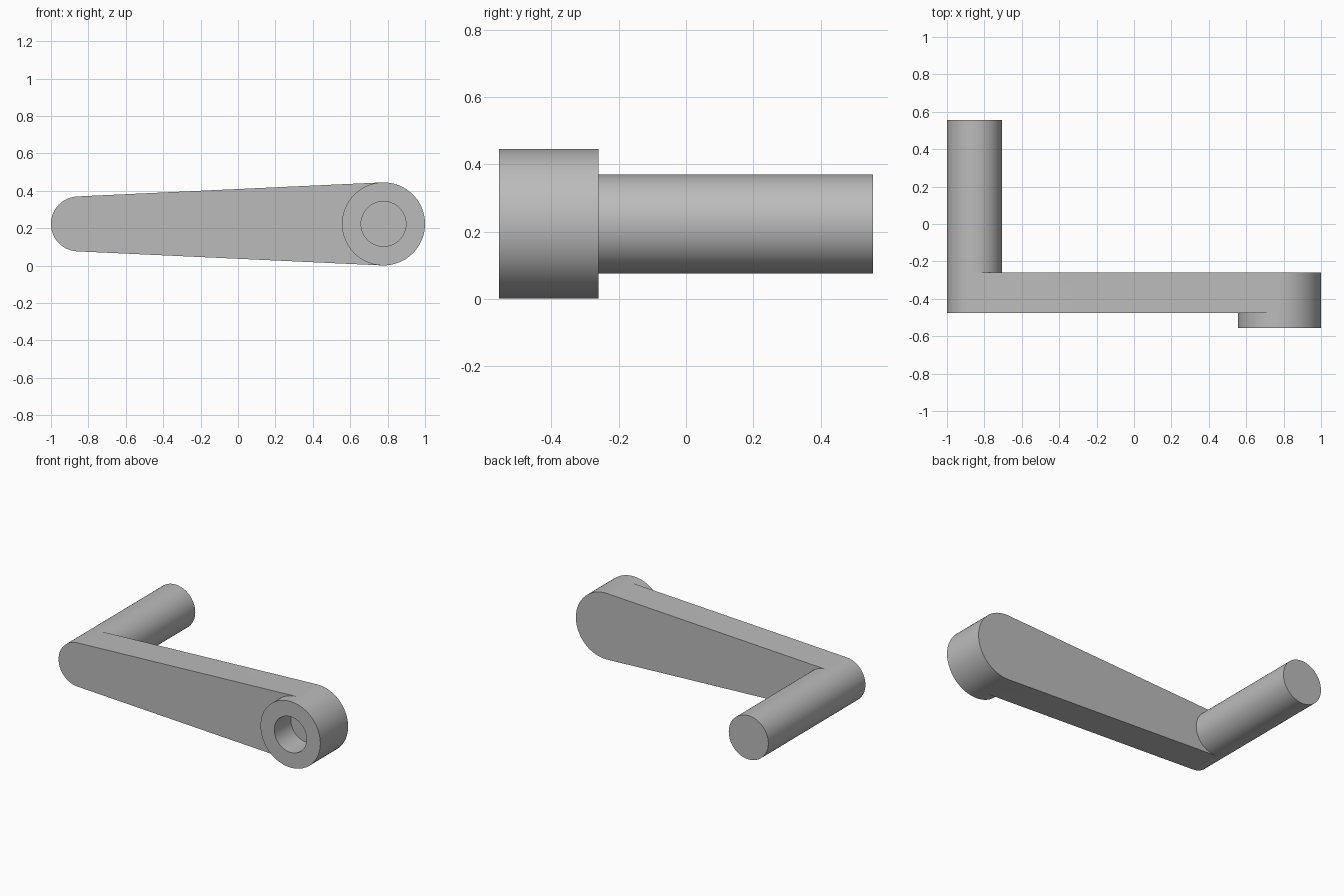
import bpy, bmesh
from math import sin, cos, pi, asin, radians

if "Cube" in bpy.data.objects:
    bpy.data.objects.remove(bpy.data.objects["Cube"])

grey = bpy.data.materials.new("plain grey")
grey.use_nodes = True
grey.diffuse_color = (0.5, 0.5, 0.5, 1)
grey.node_tree.nodes["Principled BSDF"].inputs["Base Color"].default_value = grey.diffuse_color

# Main dimensions
Z = 0.223
HUB_X, HUB_R, HOLE_R = 0.778, 0.222, 0.12
GRIP_X, GRIP_R = -0.853, 0.147
BOSS_Y, FRONT_Y, BACK_Y, END_Y = -0.555, -0.475, -0.26, 0.555
HOLE_END_Y = BOSS_Y + 0.175
N = 32

# Angles where the straight sides touch both round ends
t = pi / 2 + asin((HUB_R - GRIP_R) / (HUB_X - GRIP_X))
right_arc = [-t + 2 * t * i / N for i in range(N + 1)]
left_arc = [t + 2 * (pi - t) * i / N for i in range(N + 1)]
circle = right_arc + left_arc[1:-1]


def ring(bm, x, r, y, angles):
    return [bm.verts.new((x + r * cos(a), y, Z + r * sin(a))) for a in angles]


def bridge(bm, a, b):
    for i in range(len(a)):
        j = (i + 1) % len(a)
        bm.faces.new((a[i], a[j], b[j], b[i]))


def finish(bm, name):
    bmesh.ops.recalc_face_normals(bm, faces=bm.faces[:])
    mesh = bpy.data.meshes.new(name)
    bm.to_mesh(mesh)
    bm.free()
    mesh.materials.append(grey)
    ob = bpy.data.objects.new(name, mesh)
    bpy.context.collection.objects.link(ob)
    bpy.ops.object.select_all(action="DESELECT")
    ob.select_set(True)
    bpy.context.view_layer.objects.active = ob
    bpy.ops.object.shade_smooth_by_angle(angle=radians(30))
    return ob


# Tapered arm with raised round boss and blind hole
bm = bmesh.new()
boss_base = ring(bm, HUB_X, HUB_R, FRONT_Y, circle)
boss_rim = ring(bm, HUB_X, HUB_R, BOSS_Y, circle)
hole_rim = ring(bm, HUB_X, HOLE_R, BOSS_Y, circle)
hole_floor = ring(bm, HUB_X, HOLE_R, HOLE_END_Y, circle)
for a, b in ((boss_base, boss_rim), (boss_rim, hole_rim), (hole_rim, hole_floor)):
    bridge(bm, a, b)
bm.faces.new(hole_floor)

tip = ring(bm, GRIP_X, GRIP_R, FRONT_Y, left_arc)
outline = boss_base[:N + 1] + tip
bm.faces.new(boss_base[N:] + [boss_base[0]] + tip[::-1])
back = ring(bm, HUB_X, HUB_R, BACK_Y, right_arc) + ring(bm, GRIP_X, GRIP_R, BACK_Y, left_arc)
bridge(bm, outline, back)
back_face = bm.faces.new(back)
bmesh.ops.bevel(bm, geom=list(back_face.edges), offset=0.015, segments=4,
                profile=0.5, affect="EDGES")
finish(bm, "crank_arm")

# Round grip with softened end, flush with the arm tip
bm = bmesh.new()
start = ring(bm, GRIP_X, GRIP_R, BACK_Y - 0.04, circle)
end = ring(bm, GRIP_X, GRIP_R, END_Y, circle)
bridge(bm, start, end)
bm.faces.new(start)
end_face = bm.faces.new(end)
bmesh.ops.bevel(bm, geom=list(end_face.edges), offset=0.03, segments=5,
                profile=0.5, affect="EDGES")
finish(bm, "grip")
